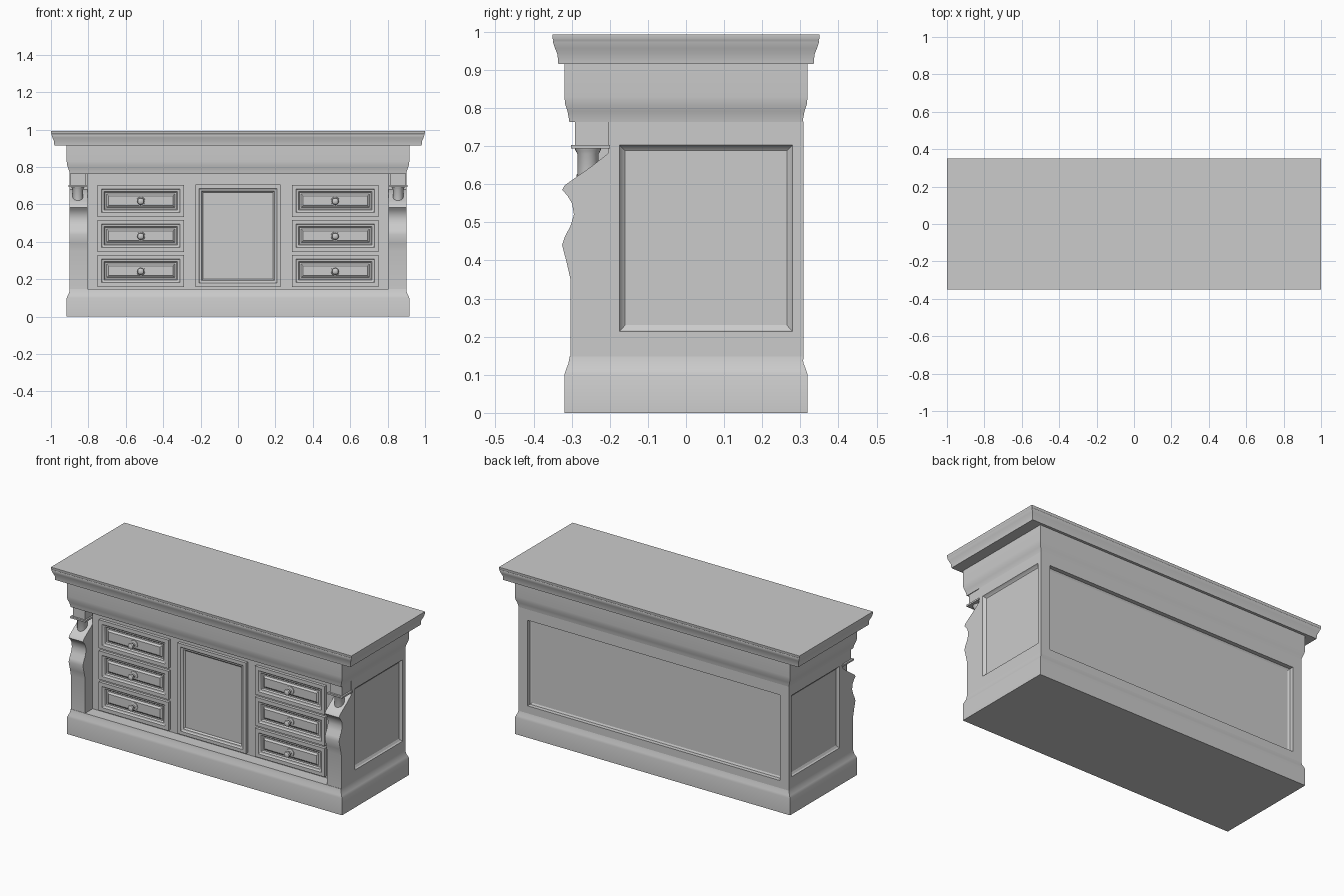
import bpy, bmesh, math

if "Cube" in bpy.data.objects:
    bpy.data.objects.remove(bpy.data.objects["Cube"])


def finish(name, bm, angle=40):
    bmesh.ops.recalc_face_normals(bm, faces=bm.faces)
    me = bpy.data.meshes.new(name)
    bm.to_mesh(me)
    bm.free()
    ob = bpy.data.objects.new(name, me)
    bpy.context.collection.objects.link(ob)
    bpy.ops.object.select_all(action='DESELECT')
    ob.select_set(True)
    bpy.context.view_layer.objects.active = ob
    bpy.ops.object.shade_smooth_by_angle(angle=math.radians(angle))
    return ob


def loft(bm, loops, cap_start=True, cap_end=True):
    rings = [[bm.verts.new(p) for p in loop] for loop in loops]
    n = len(rings[0])
    for a, b in zip(rings, rings[1:]):
        for i in range(n):
            j = (i + 1) % n
            bm.faces.new((a[i], a[j], b[j], b[i]))
    if cap_start:
        bm.faces.new(rings[0])
    if cap_end:
        bm.faces.new(rings[-1])


def moulding(name, steps):
    """Rectangular slab; steps are (half x, half y, z)."""
    bm = bmesh.new()
    loft(bm, [[(-x, -y, z), (x, -y, z), (x, y, z), (-x, y, z)] for x, y, z in steps])
    return finish(name, bm)


def box(name, x0, x1, y0, y1, z0, z1):
    bm = bmesh.new()
    loft(bm, [[(x0, y0, z), (x1, y0, z), (x1, y1, z), (x0, y1, z)] for z in (z0, z1)])
    return finish(name, bm)


def panel(name, rings, place):
    """Nested rectangles (u0, u1, v0, v1, depth) closed in the middle."""
    bm = bmesh.new()
    loft(bm, [[place(u, v, d) for u, v in ((u0, v0), (u1, v0), (u1, v1), (u0, v1))]
              for u0, u1, v0, v1, d in rings], cap_start=False)
    return finish(name, bm, 25)


def inset_rings(u0, u1, v0, v1, steps):
    return [(u0 + i, u1 - i, v0 + i, v1 - i, d) for i, d in steps]


def lathe(name, centre, profile, axis, n=20):
    """Profile of (radius, distance) turned about z or towards the front."""
    bm = bmesh.new()
    cx, cy, cz = centre
    loops = []
    for r, h in profile:
        loop = []
        for k in range(n):
            a = 2 * math.pi * k / n
            c, s = r * math.cos(a), r * math.sin(a)
            loop.append((cx + c, cy + s, cz + h) if axis == 'z' else (cx + c, cy - h, cz + s))
        loops.append(loop)
    loft(bm, loops)
    return finish(name, bm)


# Top, frieze and plinth mouldings
moulding("top", [(.982, .335, .915), (.984, .337, .94), (.992, .344, .957),
                 (.997, .349, .972), (.998, .348, .978), (1, .35, .981), (1, .35, .993)])
moulding("frieze", [(.90, .306, .763), (.902, .308, .776), (.907, .311, .792),
                    (.914, .317, .81), (.916, .319, .83), (.916, .319, .916)])
moulding("plinth", [(.916, .319, 0), (.916, .319, .1), (.91, .315, .113),
                    (.903, .309, .128), (.90, .305, .148)])

# Carcass: recessed end panels, back panel and front frame
for s, side in ((-1, "left"), (1, "right")):
    panel(side + "_end", [(-.205, .308, .14, .765, 0), (-.175, .28, .213, .703, 0),
                          (-.17, .275, .218, .698, .008), (-.16, .265, .23, .688, .015)],
          lambda u, v, d: (s * (.9 - d), u, v))
    box(side + "_front_corner", s * .80, s * .9, -.205, -.18, .14, .765)
panel("back_panel", [(-.9, .9, .14, .765, 0), (-.84, .84, .185, .70, 0),
                     (-.84, .84, .185, .70, .025), (-.83, .83, .195, .69, .03)],
      lambda u, v, d: (u, .308 - d, v))
FRONT = -.232
box("front_frame", -.805, .805, FRONT, -.18, .14, .765)


def front(u, v, d):
    return (u, FRONT - d, v)


# Drawers with raised frame, sunk groove, raised field and knob
for s, side in ((-1, "left"), (1, "right")):
    for row, z in enumerate((.16, .347, .534)):
        name = f"{side}_drawer_{row + 1}"
        panel(name, inset_rings(s * .52 - .232, s * .52 + .232, z, z + .171,
              [(0, 0), (0, .018), (.022, .018), (.028, .013), (.036, .011),
               (.042, .003), (.05, .003), (.06, .012)]), front)
        lathe(name + "_knob", (s * .52, FRONT - .011, z + .083),
              [(.024, 0), (.023, .004), (.01, .007), (.008, .018), (.015, .023),
               (.019, .031), (.016, .039), (.007, .044)], 'y')

# Centre door
panel("centre_door", inset_rings(-.228, .228, .16, .706,
      [(0, 0), (0, .018), (.02, .018), (.026, .013), (.034, .011), (.042, .002)]), front)

# Corner brackets with column neck and capital
BRACKET = [(-.19, .14), (-.303, .14), (-.303, .35), (-.312, .39), (-.325, .44),
           (-.318, .462), (-.303, .49), (-.294, .52), (-.299, .55), (-.311, .57),
           (-.325, .585), (-.318, .597), (-.286, .62), (-.25, .645), (-.205, .68), (-.19, .68)]
for s, side in ((-1, "left"), (1, "right")):
    bm = bmesh.new()
    loft(bm, [[(s * x, y, z) for y, z in BRACKET] for x in (.805, .9)])
    finish(side + "_bracket", bm)
    lathe(side + "_neck", (s * .856, -.257, 0),
          [(.028, .6), (.028, .68), (.033, .688), (.035, .695)], 'z')
    box(side + "_capital", s * .805, s * .906, -.302, -.2, .693, .703)
    box(side + "_capital_block", s * .815, s * .896, -.291, -.2, .703, .766)
